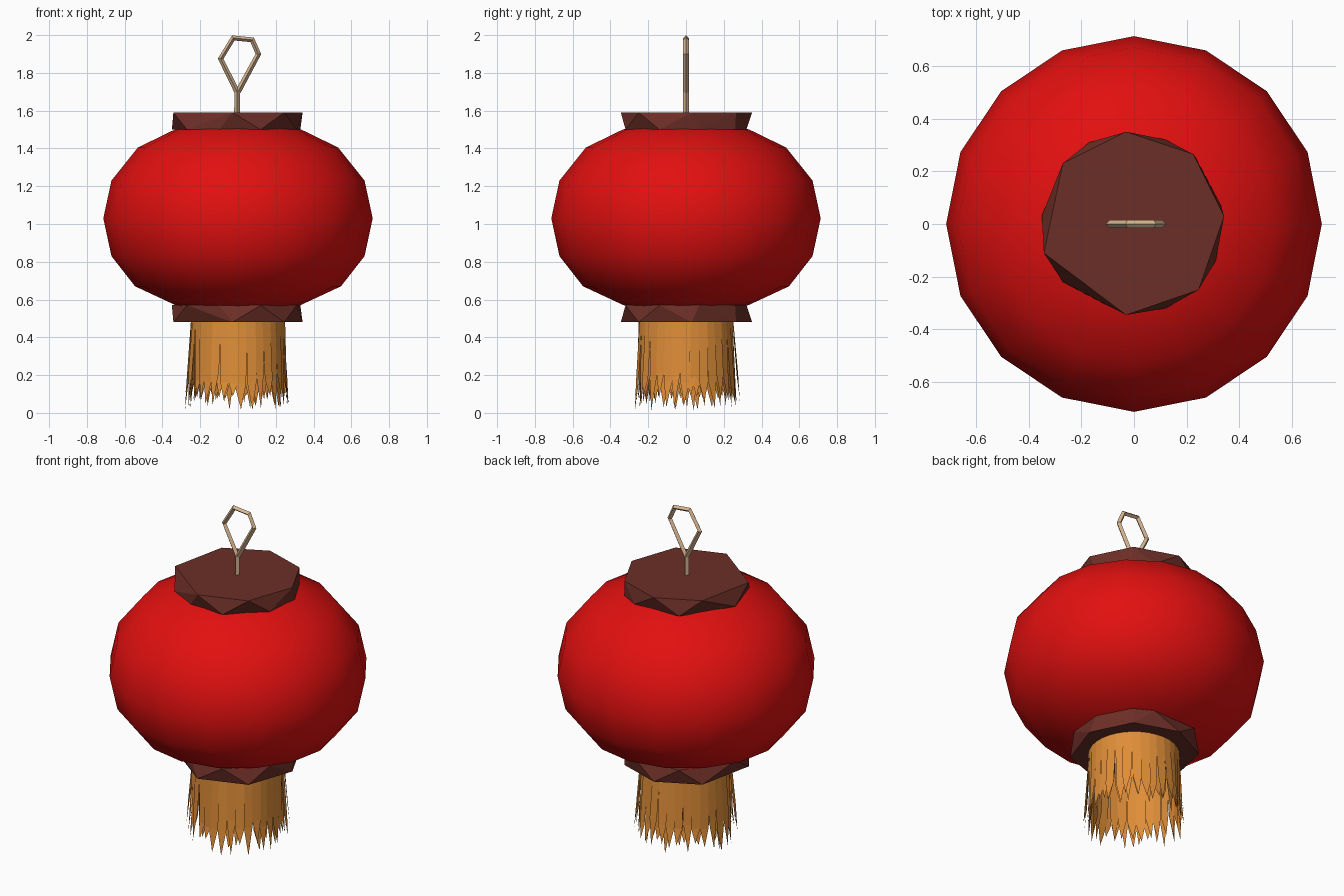
import bpy, bmesh, math, random

random.seed(4)
cube = bpy.data.objects.get("Cube")
if cube:
    bpy.data.objects.remove(cube, do_unlink=True)


def material(name, rgb):
    m = bpy.data.materials.new(name)
    m.use_nodes = True
    m.diffuse_color = (*rgb, 1)
    m.node_tree.nodes["Principled BSDF"].inputs["Base Color"].default_value = (*rgb, 1)
    return m


red = material("lantern red", (0.76, 0.005, 0.005))
brown = material("dark brown", (0.15, 0.028, 0.02))
gold = material("fringe gold", (0.74, 0.27, 0.04))
tan = material("cord tan", (0.68, 0.46, 0.28))


def add_object(name, bm, mat, smooth=False):
    me = bpy.data.meshes.new(name)
    bm.to_mesh(me)
    bm.free()
    me.materials.append(mat)
    for p in me.polygons:
        p.use_smooth = smooth
    ob = bpy.data.objects.new(name, me)
    bpy.context.collection.objects.link(ob)
    return ob


def polar(r, a, z):
    return (r * math.cos(a), r * math.sin(a), z)


# Round paper body: a coarse lathe with smooth shading
profile = [(0.2, 0.54), (0.33, 0.57), (0.545, 0.67), (0.67, 0.83), (0.713, 1.03),
           (0.67, 1.23), (0.53, 1.405), (0.335, 1.5), (0.2, 1.535)]
SIDES = 16
bm = bmesh.new()
rings = [[bm.verts.new(polar(r, math.tau * i / SIDES, z)) for i in range(SIDES)]
         for r, z in profile]
for low, high in zip(rings, rings[1:]):
    for i in range(SIDES):
        j = (i + 1) % SIDES
        bm.faces.new((low[i], low[j], high[j], high[i]))
bm.faces.new(rings[0][::-1])
bm.faces.new(rings[-1])
add_object("lantern_body", bm, red, smooth=True)


# Faceted end caps: hull between two irregular polygons
def cap(name, z_fine, z_coarse):
    coarse = [(-.03, .35), (.225, .265), (.342, .03), (.245, -.25),
              (-.03, -.345), (-.342, -.11), (-.27, .23)]
    fine = [(-.35, .03), (-.27, -.22), (-.1, -.31), (.12, -.32), (.31, -.14),
            (.33, .07), (.23, .26), (.12, .32), (-.17, .31)]
    bm = bmesh.new()
    for outline, z in ((coarse, z_coarse), (fine, z_fine)):
        for x, y in outline:
            bm.verts.new((x, y, z))
    bmesh.ops.convex_hull(bm, input=bm.verts[:])
    bmesh.ops.recalc_face_normals(bm, faces=bm.faces[:])
    add_object(name, bm, brown)


cap("top_cap", 1.5, 1.59)
cap("bottom_cap", 0.57, 0.48)


# Fringe: overlapping strips with pointed, ragged ends
def fringe(name, count, r_top, r_low, phase):
    bm = bmesh.new()
    step = math.tau / count
    for i in range(count):
        a = (i + phase) * step
        wob = random.uniform(-0.012, 0.012)
        notch = random.uniform(0.15, 0.22)
        tip = random.uniform(0.012, 0.09)
        lean = random.uniform(-0.3, 0.3) * step
        h = step * 0.56
        top = [bm.verts.new(polar(r_top, a + s * h, 0.49)) for s in (-1, 1)]
        mid = [bm.verts.new(polar(r_low - 0.012 + wob, a + s * h * 0.9 + lean * 0.5, notch))
               for s in (1, -1)]
        end = bm.verts.new(polar(r_low + wob, a + lean, tip))
        bm.faces.new((top[1], top[0], mid[1], mid[0]))
        bm.faces.new((mid[0], mid[1], end))
    add_object(name, bm, gold)


fringe("outer_fringe", 34, 0.25, 0.277, 0)
fringe("inner_fringe", 30, 0.236, 0.256, 0.5)

# Hanging cord: short stem opening into a loop
path = [(-.005, 1.57), (-.005, 1.7), (-.092, 1.875), (-.025, 1.985),
        (.075, 1.975), (.108, 1.9), (0, 1.7)]
curve = bpy.data.curves.new("hanging_cord", "CURVE")
curve.dimensions = "3D"
curve.bevel_depth = 0.015
curve.bevel_resolution = 0
curve.use_fill_caps = True
spline = curve.splines.new("POLY")
spline.points.add(len(path) - 1)
for p, (x, z) in zip(spline.points, path):
    p.co = (x, 0, z, 1)
spline.use_smooth = False
curve.materials.append(tan)
bpy.context.collection.objects.link(bpy.data.objects.new("hanging_cord", curve))
